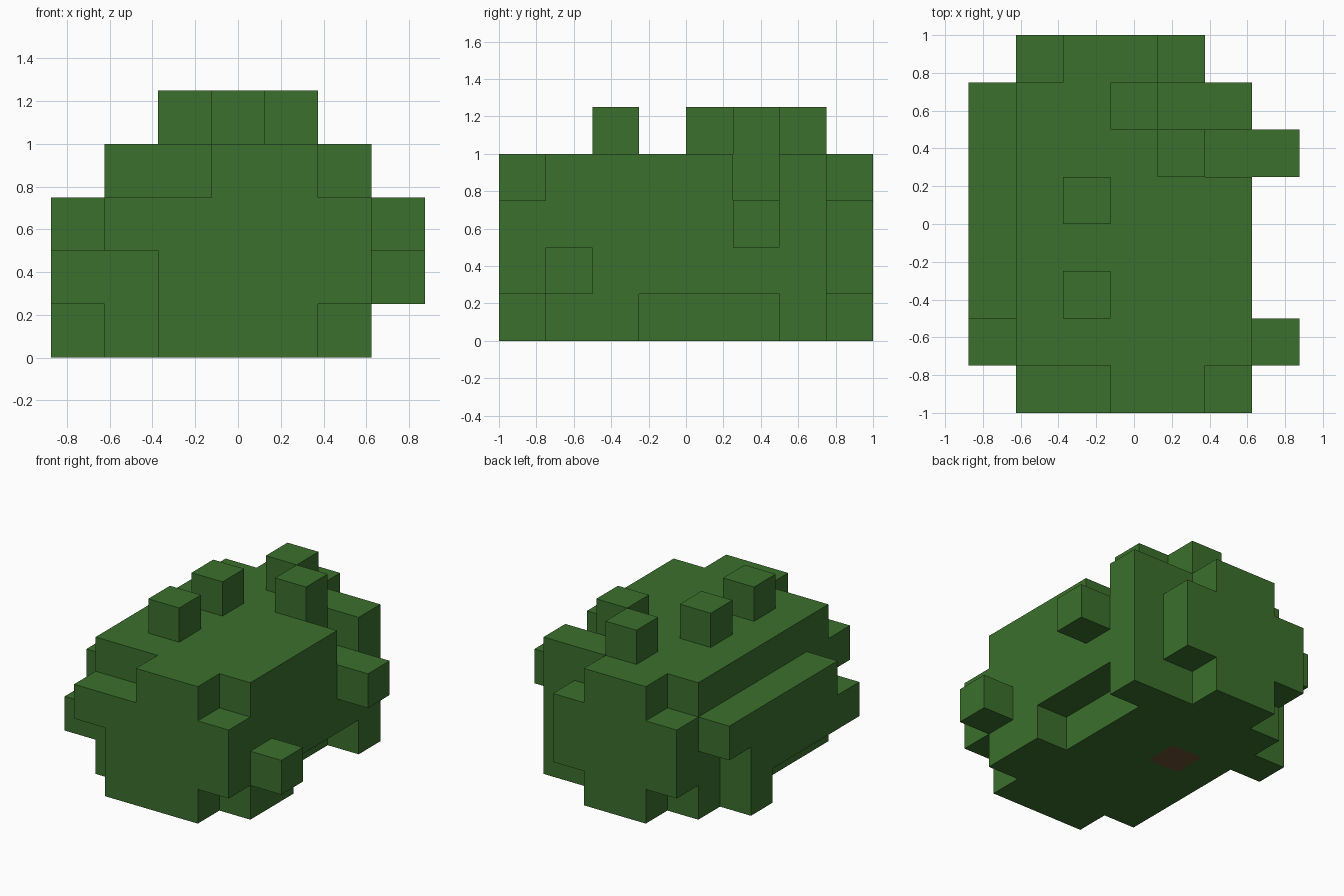
import bpy, bmesh
from itertools import product
from mathutils import Vector

if "Cube" in bpy.data.objects:
    bpy.data.objects.remove(bpy.data.objects["Cube"], do_unlink=True)

CELL = 0.25
ORIGIN = Vector((-0.875, -1.0, 0.0))


def block(x, y, z):
    """All grid cells in the inclusive ranges x, y, z."""
    return set(product(*(range(a, b + 1) for a, b in (x, y, z))))


def material(name, color):
    mat = bpy.data.materials.new(name)
    mat.use_nodes = True
    mat.diffuse_color = color
    mat.node_tree.nodes["Principled BSDF"].inputs["Base Color"].default_value = color
    return mat


def voxel_object(name, cells, solid, mat):
    """Skin the exposed sides of the cells and merge flat areas."""
    bm = bmesh.new()
    for cell in cells:
        for axis, side in product(range(3), (-1, 1)):
            step = Vector((0, 0, 0))
            step[axis] = side
            if tuple(int(c + s) for c, s in zip(cell, step)) in solid:
                continue
            u = Vector((0, 0, 0))
            u[(axis + 1) % 3] = 0.5
            v = step.cross(u)
            mid = Vector(cell) + Vector((0.5, 0.5, 0.5)) + step * 0.5
            corners = (mid - u - v, mid + u - v, mid + u + v, mid - u + v)
            bm.faces.new([bm.verts.new(ORIGIN + c * CELL) for c in corners])
    bmesh.ops.remove_doubles(bm, verts=bm.verts, dist=0.001)
    bmesh.ops.dissolve_limit(bm, angle_limit=0.01, verts=bm.verts, edges=bm.edges)
    mesh = bpy.data.meshes.new(name)
    bm.to_mesh(mesh)
    bm.free()
    mesh.materials.append(mat)
    obj = bpy.data.objects.new(name, mesh)
    bpy.context.collection.objects.link(obj)


# Main mass, with a notch at the top and an undercut on one side
foliage = block((1, 5), (1, 6), (0, 3))
foliage -= block((5, 5), (5, 5), (3, 3)) | block((5, 5), (3, 5), (0, 0))

# Front layer
foliage |= block((3, 4), (0, 0), (0, 3)) | block((2, 2), (0, 0), (0, 2))
foliage |= block((1, 1), (0, 0), (2, 2)) | block((5, 5), (0, 0), (1, 2))

# Back layer
foliage |= block((2, 3), (7, 7), (0, 3))
for x in (1, 4):
    foliage |= block((x, x), (7, 7), (1, 2))

# Stepped ledge on the right side
foliage |= block((0, 0), (2, 6), (2, 2)) | block((0, 0), (1, 5), (1, 1))
foliage |= block((0, 0), (5, 5), (0, 0))

# Single sprigs on the left side and on the top
foliage |= {(6, 5, 2), (6, 1, 1)}
foliage |= {(x, y, 4) for x, y in ((2, 2), (2, 4), (4, 5), (3, 6))}

# Trunk cell set into the underside
trunk = {(2, 4, 0)}
solid = foliage | trunk

voxel_object("foliage", foliage - trunk, solid,
             material("leaf green", (0.044, 0.162, 0.026, 1)))
voxel_object("trunk", trunk, solid,
             material("bark brown", (0.145, 0.08, 0.036, 1)))
